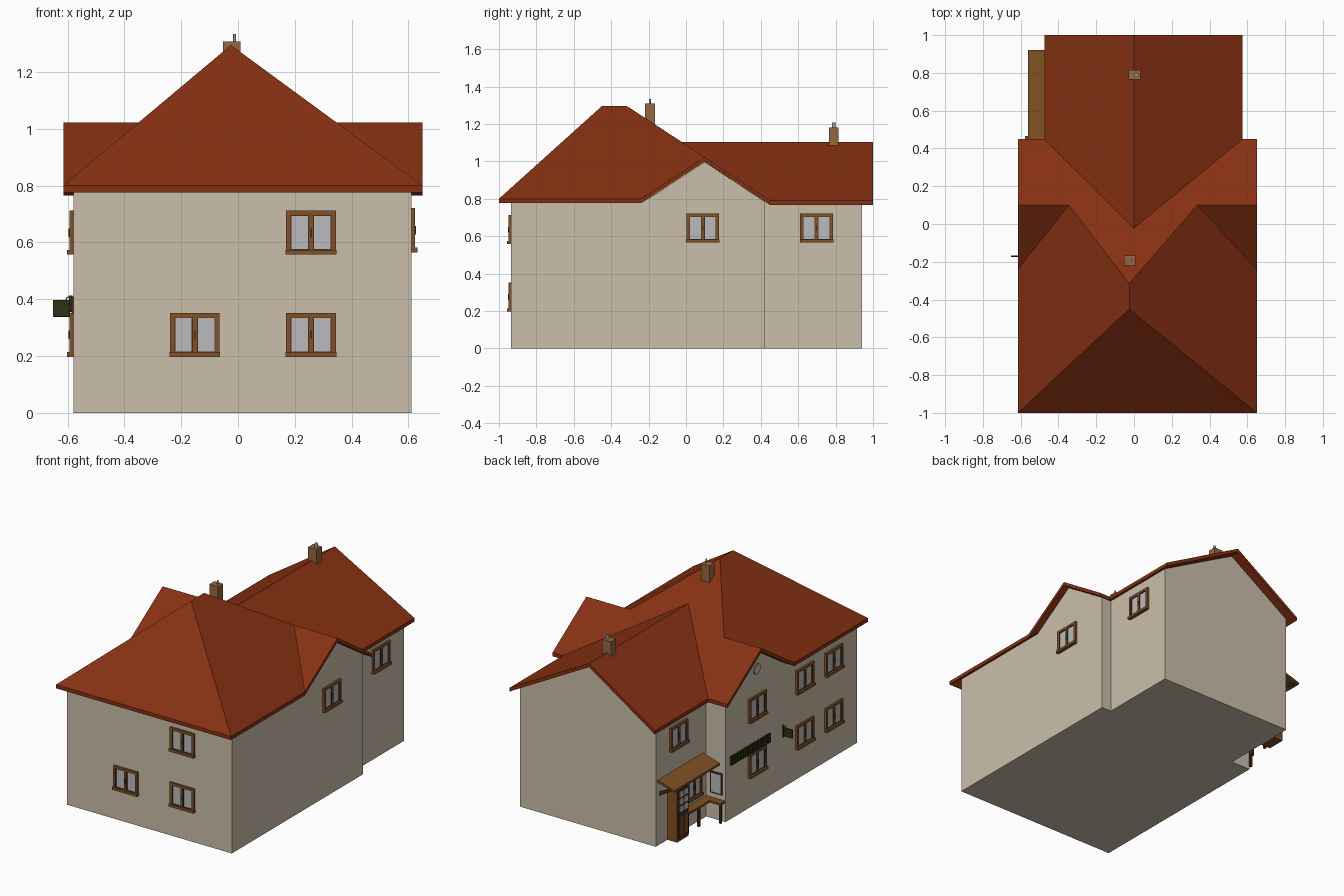
import bpy
import bmesh
from math import pi
from mathutils import Matrix, Vector

default = bpy.data.objects.get("Cube")
if default:
    bpy.data.objects.remove(default, do_unlink=True)


def material(name, *rgb):
    mat = bpy.data.materials.new(name)
    mat.use_nodes = True
    color = (*rgb, 1)
    mat.diffuse_color = color
    mat.node_tree.nodes["Principled BSDF"].inputs["Base Color"].default_value = color
    return mat


PLASTER = material("cream plaster", .6, .52, .405)
ROOF = material("red roof tile", .24, .03, .006)
FRAME = material("brown frame wood", .22, .085, .02)
DARK = material("dark wood", .06, .025, .01)
GLASS = material("window glass", .5, .5, .51)
BRICK = material("chimney brick", .3, .14, .057)
PORCH = material("porch wood", .22, .08, .016)
GREEN = material("dark green paint", .027, .032, .007)
METAL = material("grey metal", .35, .35, .35)


def finish(name, bm, mats):
    bmesh.ops.recalc_face_normals(bm, faces=bm.faces)
    mesh = bpy.data.meshes.new(name)
    bm.to_mesh(mesh)
    bm.free()
    for mat in mats:
        mesh.materials.append(mat)
    obj = bpy.data.objects.new(name, mesh)
    bpy.context.collection.objects.link(obj)
    return obj


def boxes(name, items, place=Matrix()):
    """One object from (material, centre, size) boxes."""
    bm = bmesh.new()
    mats = list(dict.fromkeys(item[0] for item in items))
    for mat, centre, size in items:
        shape = Matrix.Translation(centre) @ Matrix.Diagonal((*size, 1))
        made = bmesh.ops.create_cube(bm, size=1, matrix=place @ shape)
        for face in {f for v in made["verts"] for f in v.link_faces}:
            face.material_index = mats.index(mat)
    return finish(name, bm, mats)


def prism(name, points, offset, mat):
    """Extrude a planar outline along an offset."""
    bm = bmesh.new()
    face = bm.faces.new([bm.verts.new(p) for p in points])
    extrude(bm, [face], offset)
    return finish(name, bm, [mat])


def extrude(bm, faces, offset):
    made = bmesh.ops.extrude_face_region(bm, geom=faces, use_keep_orig=True)
    verts = [g for g in made["geom"] if isinstance(g, bmesh.types.BMVert)]
    bmesh.ops.translate(bm, verts=verts, vec=offset)


def rod(name, location, radius, depth, mat, rotation=(0, 0, 0), sides=16):
    bpy.ops.mesh.primitive_cylinder_add(vertices=sides, radius=radius, depth=depth,
                                        location=location, rotation=rotation)
    obj = bpy.context.object
    obj.name = name
    obj.data.materials.append(mat)
    bpy.ops.object.shade_smooth_by_angle()
    return obj


def on_wall(x, y, z, turn):
    """Wall frame: local x along the wall, local -y outward."""
    return Matrix.Translation((x, y, z)) @ Matrix.Rotation(turn, 4, "Z")


FRONT, RIGHT, LEFT, BACK = 0, pi / 2, -pi / 2, pi
WEST, EAST, SOUTH, EAVE = -.58, .61, -.935, .8
WING_WEST, WING_EAST, NORTH = -.44, .54, .94

# Walls: main block with cross gables, and the rear wing
main = [(SOUTH, 0), (.42, 0), (.42, .785), (.1, .996), (-.2, EAVE), (SOUTH, EAVE)]
prism("main_walls", [(WEST, y, z) for y, z in main], (EAST - WEST, 0, 0), PLASTER)
wing = [(WING_WEST, 0), (WING_EAST, 0), (WING_EAST, .786), (0, 1.076), (WING_WEST, .788)]
prism("wing_walls", [(x, .3, z) for x, z in wing], (0, NORTH - .3, 0), PLASTER)

# Roof: hipped main part, two cross gables and the wing meet in one shell
peak, gable, low, top = 1.295, 1.022, .79, 1.103
corners = {
    "ridge_front": (-.025, -.45, peak), "ridge_back": (-.025, -.315, peak),
    "wing_start": (0, -.022, top), "wing_end": (0, 1, top),
}
for side, eave, inner, wing_eave in (("l", -.615, -.345, -.475), ("r", .65, .335, .575)):
    corners.update({
        side + "_front": (eave, -1, EAVE), side + "_valley": (eave, -.24, EAVE),
        side + "_gable": (eave, .1, gable), side + "_inner": (inner, .1, gable),
        side + "_back": (eave, .45, low), side + "_wing": (wing_eave, .45, low),
        side + "_end": (wing_eave, 1, low),
    })
slopes = ["l_front r_front ridge_front",
          "ridge_back r_inner r_gable r_back r_wing wing_start l_wing l_back l_gable l_inner"]
for s in "lr":
    slopes += [f"{s}_front ridge_front ridge_back {s}_inner {s}_valley",
               f"{s}_valley {s}_inner {s}_gable",
               f"{s}_wing wing_start wing_end {s}_end"]
bm = bmesh.new()
verts = {key: bm.verts.new(co) for key, co in corners.items()}
tiles = [bm.faces.new([verts[k] for k in slope.split()]) for slope in slopes]
extrude(bm, tiles, (0, 0, -.024))
finish("roof", bm, [ROOF])

# Chimneys with flue pipes
for name, x, y, bottom, cap, radius in (("main", -.022, -.193, 1.12, 1.308, .005),
                                        ("wing", .003, .79, 1.03, 1.182, .01)):
    boxes(name + "_chimney", [(BRICK, (x, y, (bottom + cap) / 2), (.062, .052, cap - bottom))])
    rod(name + "_flue", (x + .01, y, cap + .008), radius, .036, METAL)


def window(name, x, y, z, turn, w=.175, h=.155):
    t = .016
    items = [(GLASS, (0, -.003, 0), (w - t, .006, h - t)),
             (FRAME, (0, -.006, h / 2 - t / 2), (w, .014, t)),
             (FRAME, (0, -.01, t / 2 - h / 2), (w + .004, .024, t)),
             (FRAME, (0, -.006, 0), (.014, .014, h - t)),
             (DARK, (0, -.011, 0), (.006, .01, .03))]
    for s in (-1, 1):
        items.append((FRAME, (s * (w - t) / 2, -.006, 0), (t, .014, h)))
        # Thin dark casement edges
        for edge in (.009, w / 2 - t - .001):
            items.append((DARK, (s * edge, -.005, 0), (.004, .01, h - t)))
        items.append((DARK, (0, -.005, s * (h / 2 - t - .001)), (w - t, .01, .004)))
    boxes(name, items, on_wall(x, y, z, turn))


UPPER, LOWER = .635, .275
for name, x, z in (("upper", .257, UPPER), ("lower_right", .257, LOWER),
                   ("lower_left", -.152, LOWER)):
    window("front_window_" + name, x, SOUTH, z, FRONT)
window("right_gable_window", EAST, .09, .643, RIGHT)
window("right_wing_window", WING_EAST, .698, .643, RIGHT)
for y in (-.69, -.39, .1):
    for z in (UPPER, LOWER):
        window("left_window", WEST, y, z, LEFT)
window("left_wing_window", WING_WEST, .71, .643, LEFT)
window("porch_window", WING_WEST, .55, .245, LEFT, .15)

# Round gable vent
rod("gable_vent_rim", (WEST, .1, .88), .034, .012, METAL, (0, pi / 2, 0), 24)
rod("gable_vent_pane", (WEST, .1, .88), .027, .016, PLASTER, (0, pi / 2, 0), 24)

# Porch canopy with struts
slab = [(-.56, .377), (WING_WEST, .412), (WING_WEST, .428), (-.56, .391)]
prism("porch_canopy", [(x, .45, z) for x, z in slab], (0, .47, 0), PORCH)
for y in (.47, .89):
    strut = [(WING_WEST, .32), (WING_WEST, .345), (-.53, .388), (-.545, .38)]
    prism("canopy_strut", [(x, y, z) for x, z in strut], (0, .012, 0), DARK)

# Entrance box with glazed door
boxes("entrance_box", [(PORCH, (-.475, .76, .195), (.07, .12, .39))])
door = [(DARK, (0, -.002, 0), (.1, .006, .33))]
for column in (-.024, .024):
    for row in range(3):
        door.append((GLASS, (column, -.004, .025 + row * .048), (.036, .008, .036)))
    door.append((PORCH, (column, -.004, -.085), (.036, .008, .12)))
door.append((METAL, (.046, -.008, -.015), (.005, .012, .02)))
boxes("front_door", door, on_wall(-.51, .76, .185, LEFT))

# Corner bench
bench = [(PORCH, (-.468, .565, .13), (.056, .27, .014)),
         (PORCH, (-.508, .443, .13), (.136, .046, .014))]
for x, y in ((-.485, .68), (-.485, .56), (-.565, .45)):
    bench.append((DARK, (x, y, .062), (.014, .014, .124)))
boxes("corner_bench", bench)

# Notice board on the return wall
boxes("notice_board", [(DARK, (0, -.003, 0), (.086, .008, .14)),
                       (GLASS, (0, -.005, 0), (.07, .008, .122))],
      on_wall(-.515, .42, .24, BACK))

# Slatted sign strip: plain upright slats on two rails
slats = [(GREEN, (0, -.006, z), (.41, .006, .008)) for z in (-.022, .022)]
slats += [(GREEN, (-.19 + i * .0345, -.009, 0), (.022, .012, .058)) for i in range(12)]
boxes("sign_strip", slats, on_wall(WEST, .175, .385, LEFT))

# Hanging sign with rounded corners on a curled bracket
panel = boxes("hanging_sign", [(GREEN, (-.622, -.17, .368), (.06, .008, .06))])
bevel = panel.modifiers.new("rounded corners", "BEVEL")
bevel.width = .003
bevel.segments = 2
boxes("sign_bracket", [(DARK, (-.583, -.17, .37), (.006, .008, .08)),
                       (DARK, (-.588, -.17, .37), (.014, .006, .012))])
curve = bpy.data.curves.new("bracket_scroll", "CURVE")
curve.dimensions = "3D"
curve.bevel_depth = .0025
curve.bevel_resolution = 1
curve.resolution_u = 5
spline = curve.splines.new("BEZIER")
path = [(WEST, .375), (-.587, .402), (-.6, .407), (-.606, .396)]
spline.bezier_points.add(len(path) - 1)
for point, (x, z) in zip(spline.bezier_points, path):
    point.co = Vector((x, -.17, z))
    point.handle_left_type = point.handle_right_type = "AUTO"
curve.materials.append(METAL)
scroll = bpy.data.objects.new("bracket_scroll", curve)
bpy.context.collection.objects.link(scroll)
